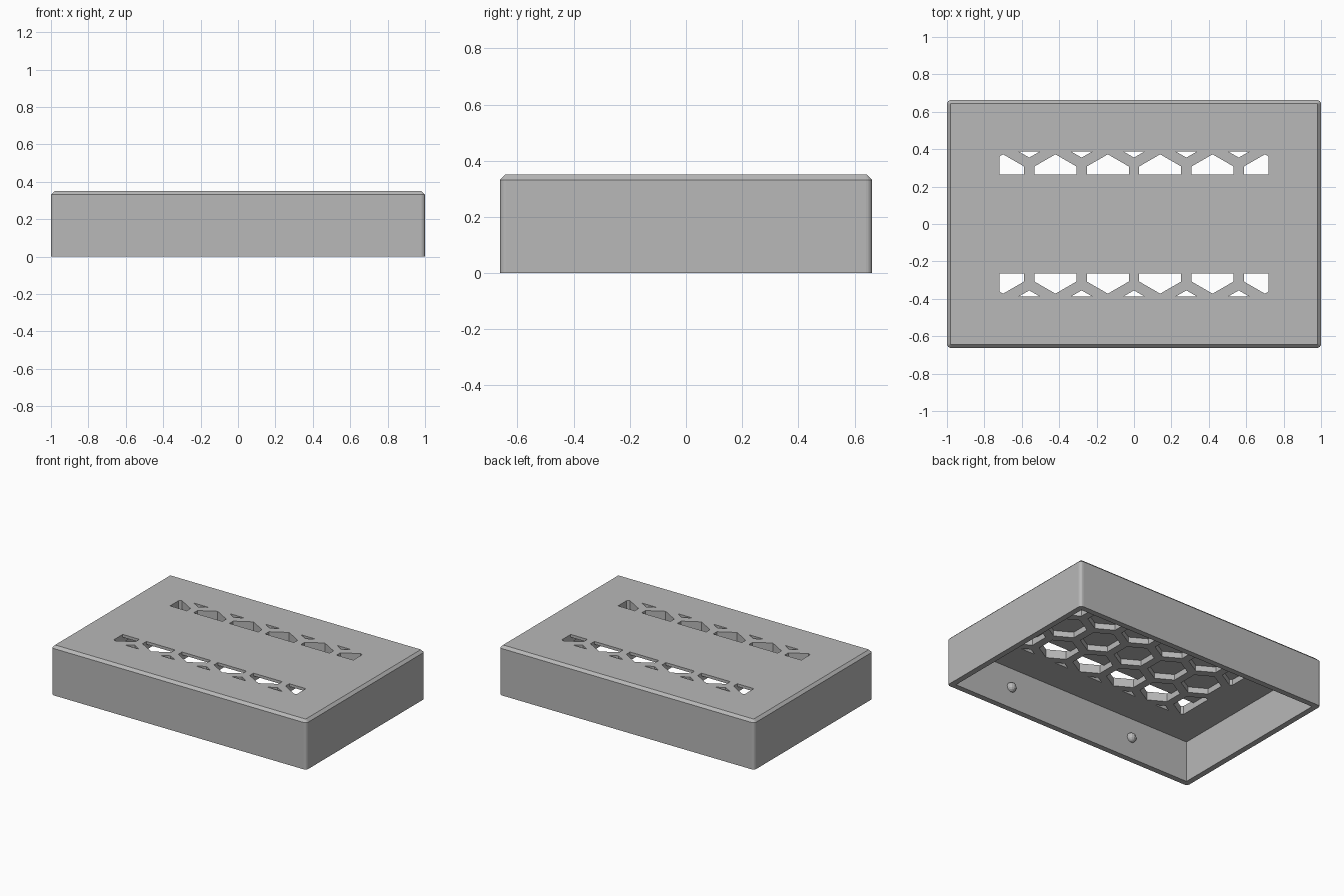
import bpy, bmesh, math
from mathutils import Vector, Matrix

if "Cube" in bpy.data.objects:
    bpy.data.objects.remove(bpy.data.objects["Cube"])

HALF_X, HALF_Y, HEIGHT = 1.0, 0.663, 0.35
WALL, COVER_Z, GRILLE_Z = 0.04, 0.33, 0.29
PITCH, HEX_R = 0.28, 0.13
VENT_X, VENT_IN, VENT_OUT = 0.718, 0.265, 0.388

grey = bpy.data.materials.new("Plain grey")
grey.use_nodes = True
grey.diffuse_color = (0.48, 0.48, 0.48, 1)
grey.node_tree.nodes["Principled BSDF"].inputs["Base Color"].default_value = (0.48, 0.48, 0.48, 1)


def make_object(name, bm):
    bmesh.ops.recalc_face_normals(bm, faces=bm.faces)
    mesh = bpy.data.meshes.new(name)
    bm.to_mesh(mesh)
    bm.free()
    mesh.materials.append(grey)
    obj = bpy.data.objects.new(name, mesh)
    bpy.context.collection.objects.link(obj)
    return obj


def block(hx, hy, z0, z1, corner=0.0):
    """Box with optionally rounded vertical corners."""
    bm = bmesh.new()
    bmesh.ops.create_cube(bm, size=2)
    for v in bm.verts:
        v.co = (v.co.x * hx, v.co.y * hy, z1 if v.co.z > 0 else z0)
    if corner:
        upright = [e for e in bm.edges if abs(e.verts[0].co.z - e.verts[1].co.z) > 0.01]
        bmesh.ops.bevel(bm, geom=upright, offset=corner, segments=4, profile=0.5, affect='EDGES')
    return bm


def clip(bm, point, outward):
    """Slice a closed solid and cap it."""
    bmesh.ops.bisect_plane(bm, geom=bm.verts[:] + bm.edges[:] + bm.faces[:],
                           plane_co=point, plane_no=outward, clear_outer=True)
    rim = [e for e in bm.edges if e.is_boundary]
    if rim:
        bmesh.ops.holes_fill(bm, edges=rim)


def honeycomb(z0, z1):
    """Field of hexagonal prisms trimmed to the vent rectangle."""
    bm = bmesh.new()
    for row in range(-2, 3):
        xs = [i * PITCH for i in range(-2, 3)] if row % 2 == 0 else \
             [(i + 0.5) * PITCH for i in range(-3, 3)]
        for x in xs:
            place = Matrix.Translation((x, row * PITCH * math.sqrt(0.75), (z0 + z1) / 2))
            bmesh.ops.create_cone(bm, cap_ends=True, segments=6, radius1=HEX_R, radius2=HEX_R,
                                  depth=z1 - z0, matrix=place)
    # Turn any flat-topped result so every hexagon points along y
    if max(v.co.y for v in bm.verts) < 2 * PITCH * math.sqrt(0.75) + HEX_R - 0.005:
        for island in [f for f in bm.faces if len(f.verts) == 6]:
            c = island.calc_center_median()
            bmesh.ops.rotate(bm, verts=island.verts[:], cent=c, matrix=Matrix.Rotation(math.pi / 6, 3, 'Z'))
    for s in (-1, 1):
        clip(bm, Vector((s * VENT_X, 0, 0)), Vector((s, 0, 0)))
        clip(bm, Vector((0, s * VENT_OUT, 0)), Vector((0, s, 0)))
    return bm


def cut(obj, cutter):
    """Subtract a cutter, bake the result and discard the cutter."""
    mod = obj.modifiers.new("cut", 'BOOLEAN')
    mod.operation, mod.solver, mod.object = 'DIFFERENCE', 'EXACT', cutter
    cutter.hide_render = True
    bpy.context.view_layer.update()
    baked = bpy.data.meshes.new_from_object(obj.evaluated_get(bpy.context.evaluated_depsgraph_get()))
    obj.modifiers.clear()
    obj.data = baked
    bpy.data.objects.remove(cutter)


# Outer shell with rounded corners and chamfered top rim
bm = block(HALF_X, HALF_Y, 0, HEIGHT, 0.022)
top = [e for e in bm.edges if all(v.co.z > HEIGHT - 0.001 for v in e.verts)]
bmesh.ops.bevel(bm, geom=top, offset=0.018, segments=1, affect='EDGES')
case = make_object("case_shell", bm)
cut(case, make_object("cavity_cutter", block(HALF_X - WALL, HALF_Y - WALL, -0.1, COVER_Z)))

# Vent openings through the cover, one band on each side of the solid strip
for side in (-1, 1):
    bm = honeycomb(COVER_Z - 0.05, HEIGHT + 0.05)
    clip(bm, Vector((0, side * VENT_IN, 0)), Vector((0, -side, 0)))
    cut(case, make_object("vent_cutter", bm))

# Inner grille layer with the full hexagon field
grille = make_object("inner_grille", block(HALF_X - WALL, HALF_Y - WALL, GRILLE_Z, COVER_Z))
cut(grille, make_object("grille_cutter", honeycomb(GRILLE_Z - 0.05, COVER_Z + 0.05)))

# Small snap bumps on the inside of the long walls
for y, face in ((-1, "front"), (1, "back")):
    for x, side in ((-1, "right"), (1, "left")):
        bm = bmesh.new()
        bmesh.ops.create_uvsphere(bm, u_segments=12, v_segments=8, radius=0.034)
        bmesh.ops.translate(bm, verts=bm.verts, vec=(x * 0.5, y * (HALF_Y - WALL), 0.15))
        make_object(f"snap_bump_{face}_{side}", bm)
